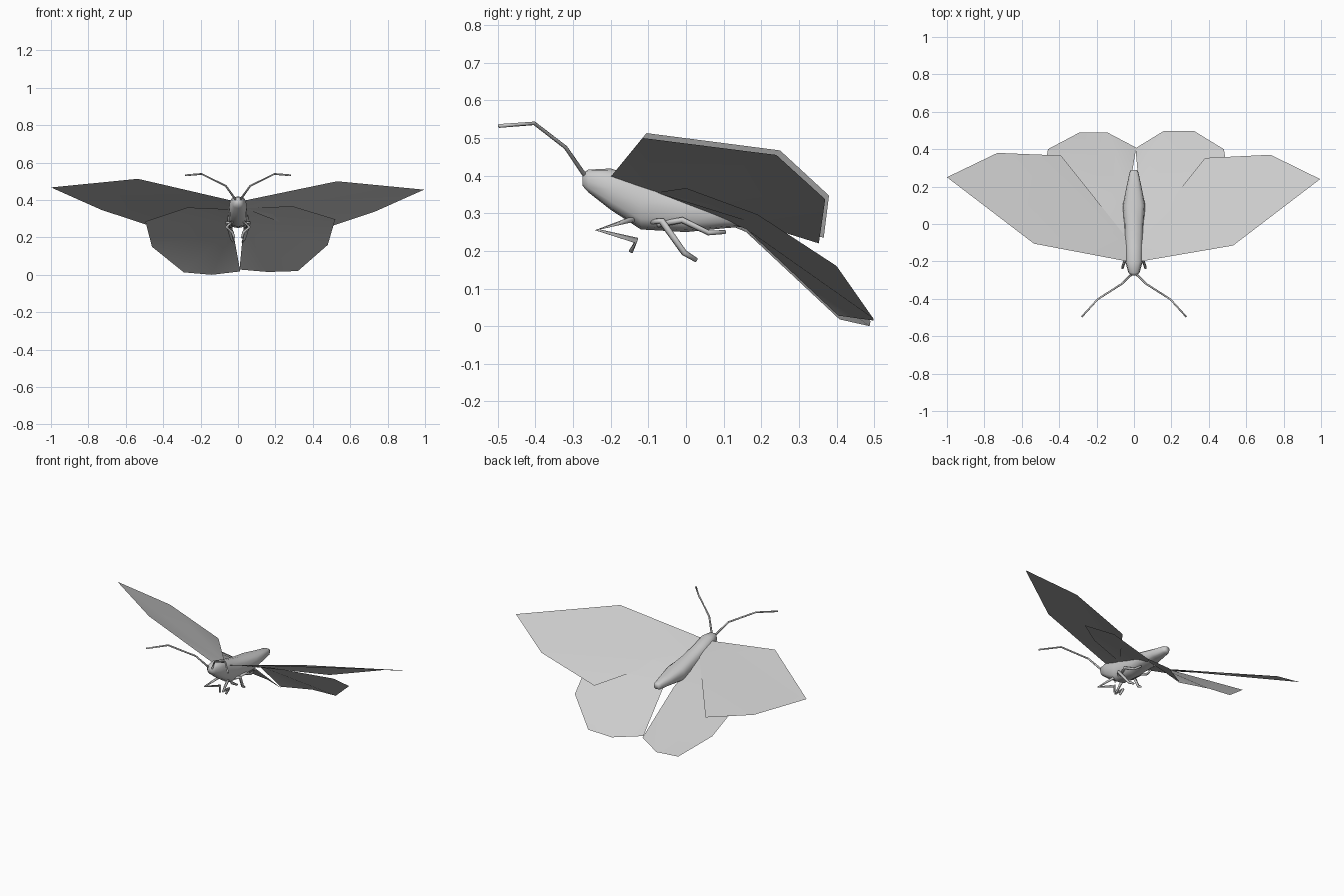
import bpy, bmesh, math
from mathutils import Vector

if "Cube" in bpy.data.objects:
    bpy.data.objects.remove(bpy.data.objects["Cube"])


def finish(name, bm, smooth=True):
    me = bpy.data.meshes.new(name)
    bm.to_mesh(me)
    bm.free()
    ob = bpy.data.objects.new(name, me)
    bpy.context.collection.objects.link(ob)
    for p in me.polygons:
        p.use_smooth = smooth
    return ob


def loft(name, rings, smooth=True):
    """Skin a list of closed rings and cap both ends."""
    bm = bmesh.new()
    vs = [[bm.verts.new(p) for p in r] for r in rings]
    n = len(rings[0])
    for a, b in zip(vs, vs[1:]):
        for i in range(n):
            j = (i + 1) % n
            bm.faces.new((a[i], a[j], b[j], b[i]))
    bm.faces.new(vs[0])
    bm.faces.new(vs[-1])
    bmesh.ops.recalc_face_normals(bm, faces=bm.faces)
    return finish(name, bm, smooth)


def limb(name, pts, radii, sides=6):
    """Thin jointed tube along a path."""
    pts = [Vector(p) for p in pts]
    rings = []
    for i, p in enumerate(pts):
        t = (pts[min(i + 1, len(pts) - 1)] - pts[max(i - 1, 0)]).normalized()
        u = t.cross(Vector((1, 0, 0))).normalized()
        v = t.cross(u)
        rings.append([p + radii[i] * (u * math.cos(k * math.tau / sides)
                                      + v * math.sin(k * math.tau / sides))
                      for k in range(sides)])
    return loft(name, rings)


def wing(name, pts):
    """Thin sheet fanned from its root corner."""
    bm = bmesh.new()
    v = [bm.verts.new(p) for p in pts]
    for i in range(1, len(v) - 1):
        f = bm.faces.new((v[0], v[i], v[i + 1]))
        f.normal_update()
        if f.normal.z < 0:
            f.normal_flip()
    return finish(name, bm)


def boxy(c):
    """Push a cosine outward for a squarish cross-section."""
    return math.copysign(abs(c) ** 0.75, c)


# Body: y, centre z, half width, half height
sections = [(-.275, .39, .016, .017), (-.26, .386, .03, .03), (-.2, .364, .047, .055),
            (-.12, .325, .049, .068), (0, .307, .053, .057), (.1, .303, .06, .043),
            (.2, .297, .04, .029), (.275, .292, .024, .022), (.29, .292, .016, .015)]
N = 12
loft("body", [[(w * boxy(math.cos(k * math.tau / N)), y,
                z + h * boxy(math.sin(k * math.tau / N)))
               for k in range(N)] for y, z, w, h in sections])

# Wings: the two sides are posed slightly differently
wing("right_forewing", [(.035, -.08, .355), (.035, -.2, .397), (.53, -.115, .50),
                        (.995, .24, .455), (.73, .37, .337), (.38, .353, .22)])
wing("left_forewing", [(-.035, -.08, .355), (-.035, -.2, .397), (-.535, -.105, .513),
                       (-1, .25, .467), (-.73, .38, .347), (-.39, .366, .235)])
wing("right_hindwing", [(.03, .16, .258), (.035, -.08, .355), (.29, 0, .367),
                        (.52, .19, .297), (.48, .40, .16), (.32, .498, .02),
                        (.16, .498, .015), (.008, .405, .028)])
wing("left_hindwing", [(-.03, .16, .25), (-.035, -.08, .35), (-.27, 0, .36),
                       (-.495, .19, .285), (-.46, .40, .15), (-.29, .49, .013),
                       (-.14, .488, .0), (.012, .408, .018)])

# Antennae and legs, mirrored
limbs = {
    "antenna": ([(.008, -.265, .395), (.065, -.32, .475), (.195, -.403, .539),
                 (.28, -.497, .532)], [.006, .005, .005, .005]),
    "front_leg": ([(.03, -.14, .285), (.062, -.235, .256), (.03, -.132, .228),
                   (.02, -.147, .197)], [.008, .007, .008, .006]),
    "middle_leg": ([(.035, -.09, .278), (.06, -.065, .28), (.035, -.005, .195),
                    (.025, .028, .175)], [.008, .009, .008, .006]),
    "hind_leg": ([(.035, -.075, .27), (.058, -.01, .282), (.045, .06, .248),
                  (.035, .105, .25)], [.008, .008, .007, .005]),
}
for part, (path, radii) in limbs.items():
    for side, s in (("right", 1), ("left", -1)):
        limb(f"{side}_{part}", [(s * x, y, z) for x, y, z in path], radii)
